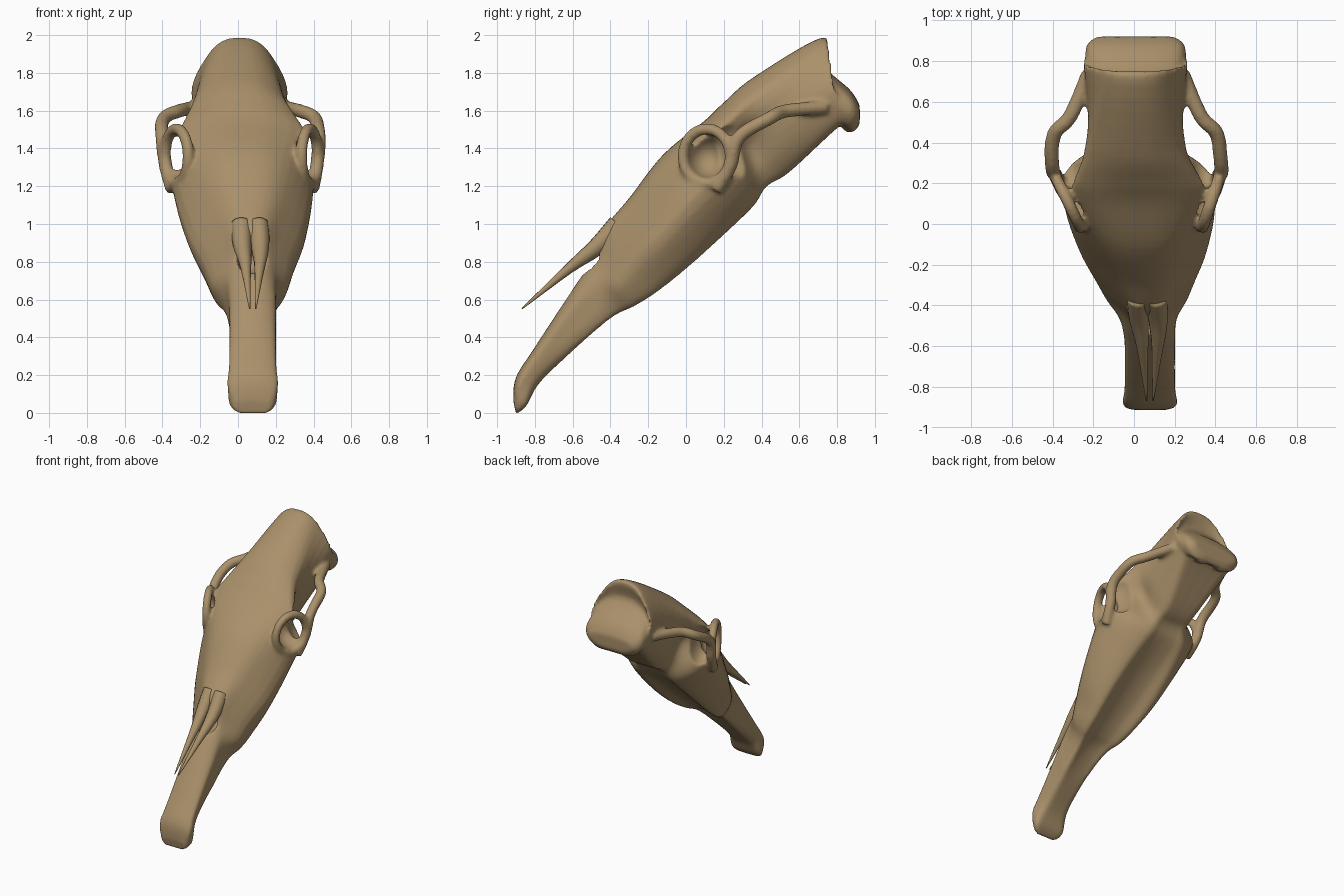
import bpy, bmesh, math
from mathutils import Vector, Matrix

if "Cube" in bpy.data.objects:
    bpy.data.objects.remove(bpy.data.objects["Cube"])

bone = bpy.data.materials.new("old_bone")
bone.diffuse_color = (0.40, 0.28, 0.145, 1)
bone.use_nodes = True
bone.node_tree.nodes["Principled BSDF"].inputs["Base Color"].default_value = bone.diffuse_color


def spline(pts, n, closed=False):
    """Catmull-Rom curve through number tuples of any length."""
    m, out = len(pts), []
    for i in range(m if closed else m - 1):
        ix = [(i + k) % m if closed else min(max(i + k, 0), m - 1) for k in (-1, 0, 1, 2)]
        a, b, c, d = (pts[j] for j in ix)
        for s in range(n):
            t = s / n
            out.append([0.5 * (2 * q + (r - p) * t + (2 * p - 5 * q + 4 * r - u) * t * t
                               + (3 * q - p - 3 * r + u) * t ** 3)
                        for p, q, r, u in zip(a, b, c, d)])
    if not closed:
        out.append(list(pts[-1]))
    return out


def loft(bm, rings, closed=False):
    """Skin a row of rings, with end caps if the row is open."""
    vs = [[bm.verts.new(p) for p in r] for r in rings]
    n = len(vs[0])
    pairs = list(zip(vs, vs[1:])) + ([(vs[-1], vs[0])] if closed else [])
    faces = [bm.faces.new((a[i], a[(i + 1) % n], b[(i + 1) % n], b[i]))
             for a, b in pairs for i in range(n)]
    if not closed:
        faces += [bm.faces.new(vs[0]), bm.faces.new(vs[-1])]
    bmesh.ops.recalc_face_normals(bm, faces=faces)


def tube(bm, pts, radius, side=1, closed=False, n=6, sides=12):
    """Round tube through (x, y, z) points; radius is a function of 0..1."""
    path = [Vector(p) for p in spline([(p[0] * side, p[1], p[2]) for p in pts], n, closed)]
    rings, m, u = [], len(path), None
    for i, p in enumerate(path):
        a = path[(i - 1) % m if closed else max(i - 1, 0)]
        b = path[(i + 1) % m if closed else min(i + 1, m - 1)]
        d = (b - a).normalized()
        u = u if u else d.orthogonal()
        u = (u - d * u.dot(d)).normalized()
        v, r = d.cross(u), radius(i / (m - 1))
        rings.append([p + r * (u * math.cos(k * math.tau / sides)
                      + v * math.sin(k * math.tau / sides)) for k in range(sides)])
    loft(bm, rings, closed)


def ball(bm, c, r):
    bmesh.ops.create_uvsphere(bm, u_segments=28, v_segments=18, radius=1,
                              matrix=Matrix.Translation(c) @ Matrix.Diagonal((*r, 1)))


def make(name, bm):
    me = bpy.data.meshes.new(name)
    bm.to_mesh(me)
    bm.free()
    ob = bpy.data.objects.new(name, me)
    bpy.context.collection.objects.link(ob)
    return ob


def bake(ob):
    bpy.context.view_layer.update()
    me = bpy.data.meshes.new_from_object(ob.evaluated_get(bpy.context.evaluated_depsgraph_get()))
    ob.modifiers.clear()
    ob.data = me


# Stations from snout to nape: top y,z, bottom y,z, half widths low, mid, high
stations = [
    (-.915, .08, -.90, .005, .07, .10, .09),
    (-.90, .20, -.845, .05, .11, .13, .13),
    (-.80, .36, -.75, .20, .08, .12, .12),
    (-.57, .71, -.42, .49, .11, .13, .12),
    (-.48, .84, -.27, .57, .15, .20, .13),
    (-.43, .99, -.16, .635, .17, .24, .14),
    (-.30, 1.15, 0, .76, .19, .31, .20),
    (-.12, 1.38, .20, .94, .19, .365, .27),
    (.10, 1.56, .36, 1.1, .17, .37, .35),
    (.20, 1.655, .43, 1.21, .13, .20, .30),
    (.36, 1.79, .55, 1.29, .13, .225, .235),
    (.725, 2.0, .80, 1.52, .19, .25, .17),
    (.735, 1.85, .84, 1.53, .19, .25, .20),
    (.87, 1.72, .885, 1.50, .14, .24, .22),
    (.92, 1.64, .92, 1.54, .10, .19, .17),
]
rings = []
for ty, tz, by, bz, lo, mid, hi in spline(stations, 6):
    dip = .12 * max(0, 1 - ((by + .08) / .55) ** 2)      # hollow palate
    half = [(lo * .5, dip * .8), (lo, .02), ((lo + mid) * .54, .2), (mid, .48),
            (hi, .8), (hi * .55, .96)]
    prof = [(0, dip)] + half + [(0, 1)] + [(-w, t) for w, t in reversed(half)]
    rings.append([(w, by + (ty - by) * t, bz + (tz - bz) * t)
                  for w, t in spline(prof, 3, True)])
bm = bmesh.new()
loft(bm, rings)
skull = make("skull", bm)

# Hollow eye sockets, temporal openings and the nose opening
cuts = [((0, -.49, .82), (.075, .14, .075))]
for s in (-1, 1):
    cuts += [((s * .40, .105, 1.37), (.16, .112, .118)),
             ((s * .335, .29, 1.41), (.085, .15, .15))]
helpers = []
for c, r in cuts:
    bm = bmesh.new()
    ball(bm, c, r)
    h = make("cutter", bm)
    h.hide_render = True
    helpers.append(h)
    mod = skull.modifiers.new("cut", 'BOOLEAN')
    mod.operation, mod.object, mod.solver = 'DIFFERENCE', h, 'EXACT'
bake(skull)
for h in helpers:
    bpy.data.objects.remove(h)

# Eye rims, cheek arches and condyles, fused into the skull
bm = bmesh.new()
bm.from_mesh(skull.data)
turns = [k * math.tau / 10 for k in range(10)]
rim = [(.352 + .052 * math.cos(a), .11 + .125 * math.cos(a), 1.37 + .145 * math.sin(a))
       for a in turns]
arch = [(.37, .16, 1.19), (.40, .235, 1.32), (.415, .28, 1.47), (.40, .44, 1.57),
        (.32, .53, 1.61), (.23, .74, 1.63)]
for s in (-1, 1):
    tube(bm, rim, lambda t: .031, s, closed=True)
    tube(bm, arch, lambda t: .037, s)
    ball(bm, (s * .09, .865, 1.565), (.06, .05, .07))
bm.to_mesh(skull.data)
bm.free()
rm = skull.modifiers.new("fuse", 'REMESH')
rm.mode, rm.voxel_size = 'VOXEL', .012
sm = skull.modifiers.new("soften", 'SMOOTH')
sm.factor, sm.iterations = .5, 6
bake(skull)

# Pair of pointed nasal bones
bm = bmesh.new()
for s in (-1, 1):
    tube(bm, [(.045, -.36, 1.01), (.047, -.47, .893), (.036, -.62, .775),
              (.016, -.868, .563)], lambda t: .003 + .052 * (1 - t * t) ** 1.3, s)
nasal = make("nasal_bones", bm)

# Slight sideways bend of the whole snout, ground contact, material and shading
low = min(v.co.z for v in skull.data.vertices)
for ob in (skull, nasal):
    for v in ob.data.vertices:
        v.co.x += min(max(.035 - .075 * v.co.y, .008), .078)
        v.co.z -= low
    ob.data.materials.clear()
    ob.data.materials.append(bone)
    ob.data.polygons.foreach_set("use_smooth", [True] * len(ob.data.polygons))
    ob.data.update()
